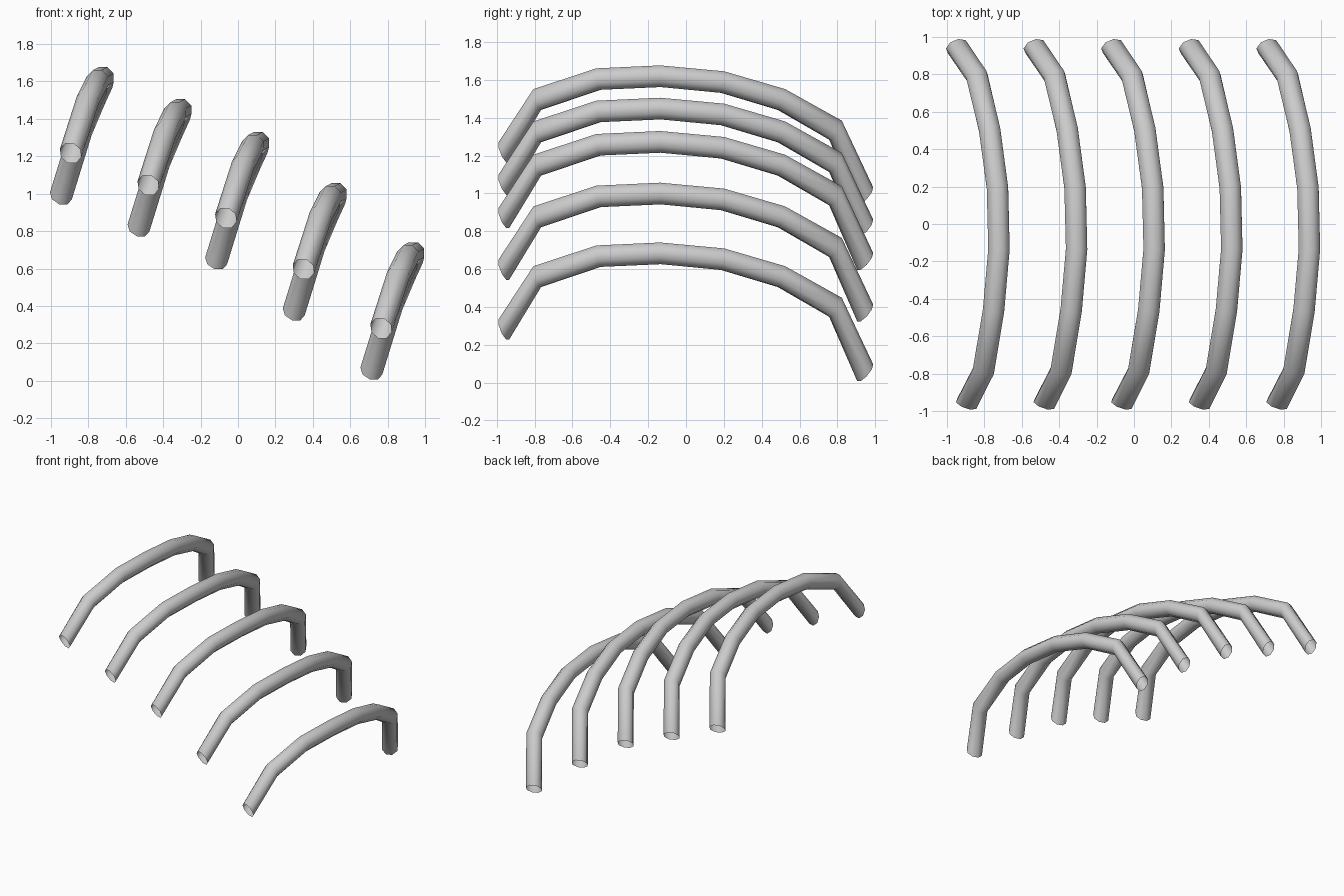
import bpy, bmesh
from math import cos, sin, tau
from mathutils import Vector

if "Cube" in bpy.data.objects:
    bpy.data.objects.remove(bpy.data.objects["Cube"])

SIDES = 8
RADIUS = 0.062

# Rib arch, front to back: ring centre, ring facing direction
RINGS = [
    ((0.765, -0.963, 0.28), (0.3, 0.88, 0.38)),
    ((0.855, -0.786, 0.56), (0.2, 0.94, 0.28)),
    ((0.909, -0.462, 0.668), (0.12, 0.98, 0.15)),
    ((0.938, -0.135, 0.683), (0.03, 1.0, 0.02)),
    ((0.930, 0.193, 0.652), (-0.08, 0.99, -0.12)),
    ((0.888, 0.504, 0.56), (-0.16, 0.96, -0.28)),
    ((0.820, 0.79, 0.398), (-0.28, 0.84, -0.48)),
    ((0.713, 0.947, 0.052), (-0.3, 0.72, -0.62)),
]


def make_tube(name):
    """Open-ended octagonal tube swept through the rings."""
    bm = bmesh.new()
    loops = []
    for centre, facing in RINGS:
        n = Vector(facing).normalized()
        u = n.cross(Vector((0, 0, 1))).normalized()
        v = u.cross(n)
        angles = [tau * (k + 0.5) / SIDES for k in range(SIDES)]
        loops.append([bm.verts.new(Vector(centre) + RADIUS * (cos(a) * u + sin(a) * v))
                      for a in angles])
    for a, b in zip(loops, loops[1:]):
        for k in range(SIDES):
            j = (k + 1) % SIDES
            bm.faces.new((a[k], b[k], b[j], a[j])).smooth = True
    # make every face point away from the tube axis
    bm.normal_update()
    f = bm.faces[:][0]
    axis = (Vector(RINGS[0][0]) + Vector(RINGS[1][0])) / 2
    if f.normal.dot(f.calc_center_median() - axis) < 0:
        bmesh.ops.reverse_faces(bm, faces=bm.faces[:])
    mesh = bpy.data.meshes.new(name)
    bm.to_mesh(mesh)
    bm.free()
    return mesh


# Five identical ribs stepping up toward -x
tube = make_tube("rib")
for i, rise in enumerate((0.0, 0.316, 0.589, 0.765, 0.936)):
    rib = bpy.data.objects.new(f"rib_{i + 1}", tube)
    rib.location = (-0.415 * i, 0, rise)
    bpy.context.collection.objects.link(rib)
